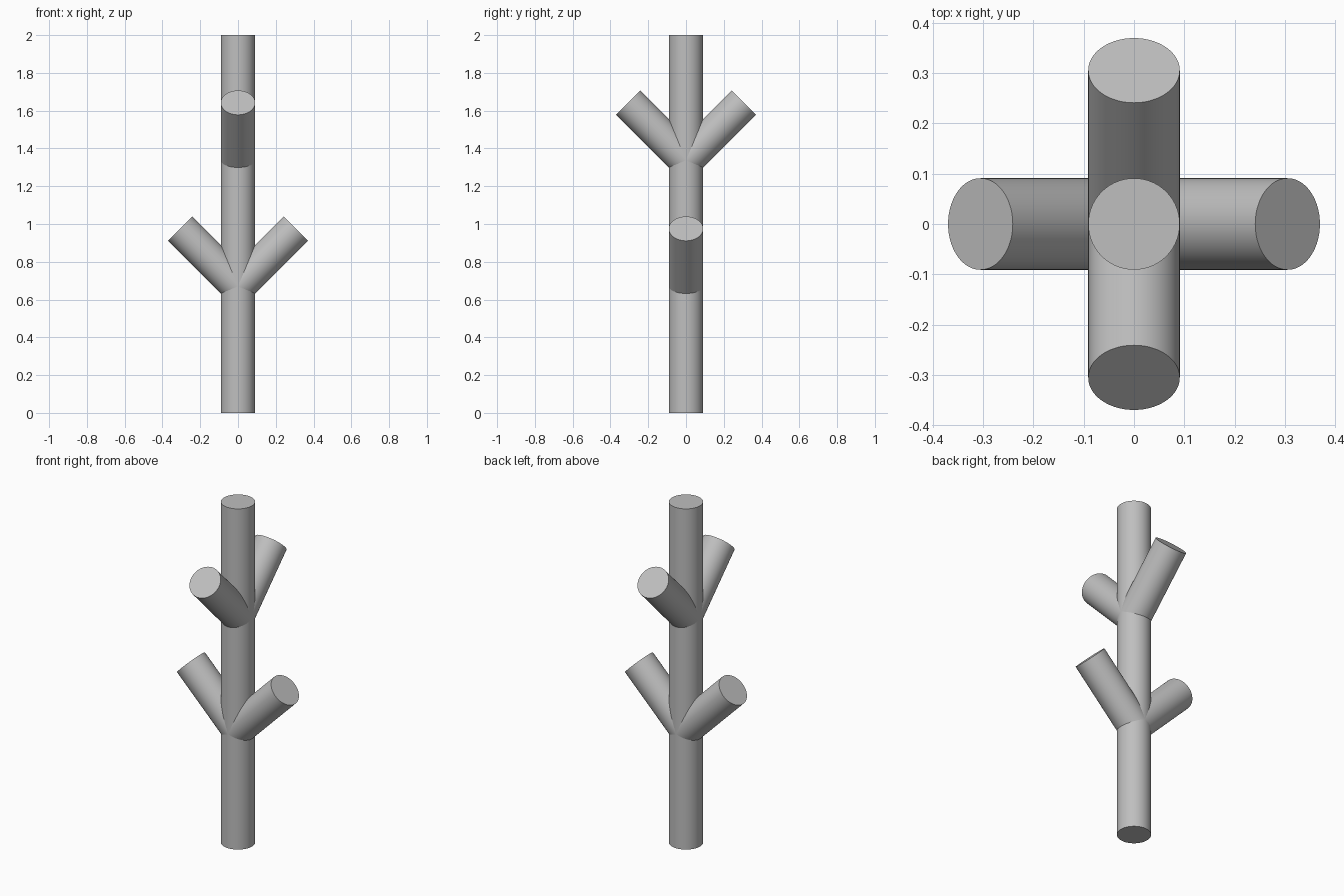
import bpy
import math
from mathutils import Vector

cube = bpy.data.objects.get("Cube")
if cube:
    bpy.data.objects.remove(cube, do_unlink=True)

RADIUS = 0.091
BRANCH_LENGTH = 0.432

grey = bpy.data.materials.new("plain grey")
grey.use_nodes = True
colour = (0.52, 0.52, 0.52, 1)
grey.diffuse_color = colour
grey.node_tree.nodes["Principled BSDF"].inputs["Base Color"].default_value = colour


def rod(name, start, direction, length):
    """Capped round rod running from start along direction."""
    axis = Vector(direction).normalized()
    bpy.ops.mesh.primitive_cylinder_add(
        vertices=96, radius=RADIUS, depth=length,
        location=Vector(start) + axis * length / 2,
        rotation=axis.to_track_quat('Z', 'Y').to_euler())
    obj = bpy.context.object
    obj.name = name
    obj.data.materials.append(grey)
    bpy.ops.object.shade_smooth_by_angle(angle=math.radians(30))


# Upright trunk
rod("trunk", (0, 0, 0), (0, 0, 1), 2)

# Two pairs of branches rising at 45 degrees, the upper pair turned a quarter
for side, name in ((1, "left"), (-1, "right")):
    rod("lower_branch_" + name, (0, 0, 0.67), (side, 0, 1), BRANCH_LENGTH)
for side, name in ((-1, "front"), (1, "back")):
    rod("upper_branch_" + name, (0, 0, 1.337), (0, side, 1), BRANCH_LENGTH)
